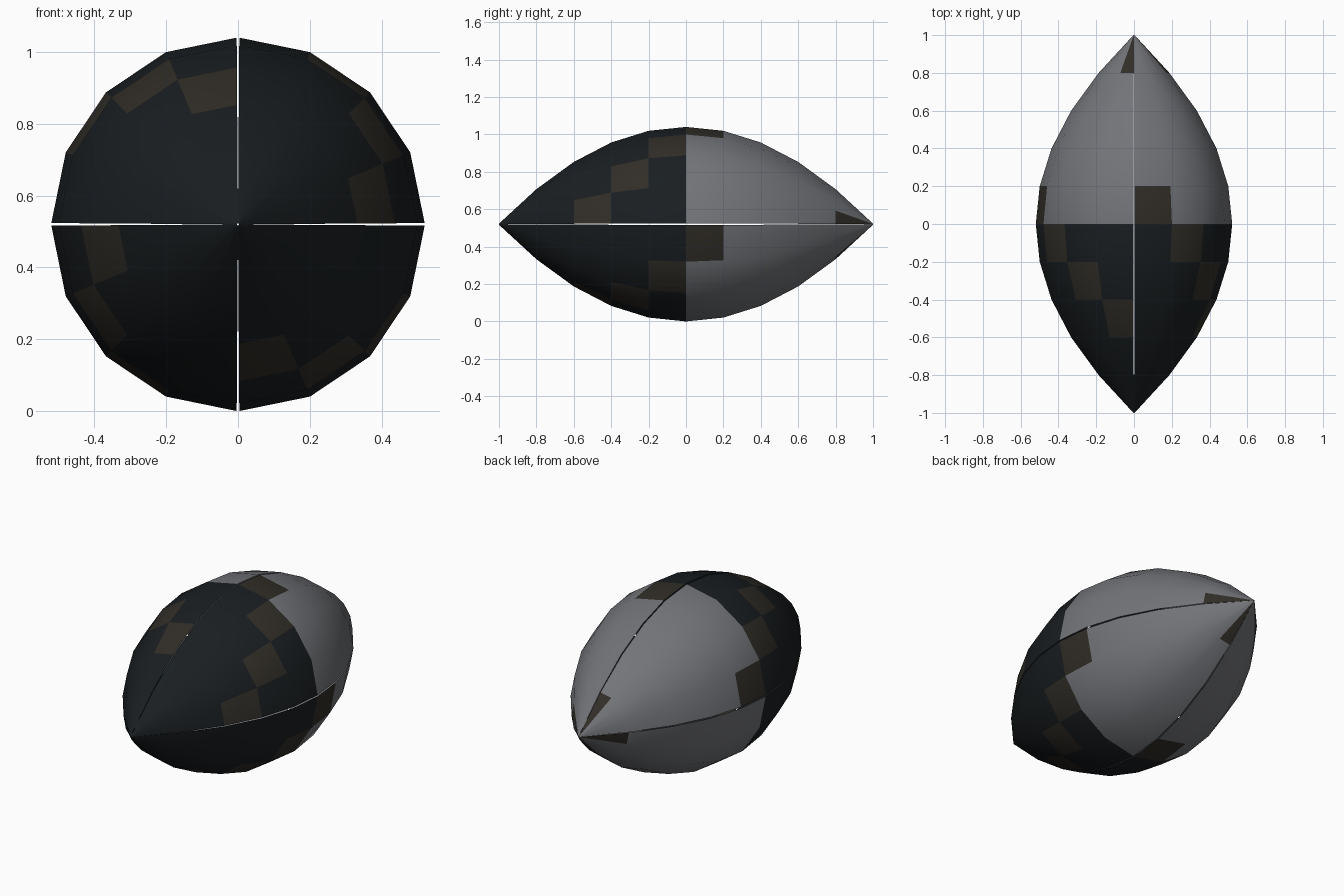
import bpy, bmesh, math

if "Cube" in bpy.data.objects:
    bpy.data.objects.remove(bpy.data.objects["Cube"])

RINGS, SEGS = 10, 4          # faces along the length / around each panel
R = 0.52                     # widest radius
GAP = 0.007                  # half angle of the seam between panels


def material(name, rgb):
    m = bpy.data.materials.new(name)
    m.diffuse_color = (*rgb, 1)
    m.use_nodes = True
    m.node_tree.nodes["Principled BSDF"].inputs["Base Color"].default_value = m.diffuse_color
    return m


dark = material("dark_front", (0.010, 0.013, 0.015))
grey = material("grey_back", (0.17, 0.175, 0.19))
brown = material("brown_patch", (0.031, 0.027, 0.021))

# (ring, segment) of the stepped patches and the patch at the rear tip
PATCHES = {(2, 0), (3, 1), (4, 2), (5, 3), (9, 0)}


def panel(name, start):
    """Quarter of a lemon-shaped shell with a parabolic profile."""
    bm = bmesh.new()
    grid = []
    for i in range(RINGS + 1):
        y = -1 + 2 * i / RINGS
        r = max(R * (1 - y * y), 0.003)
        row = []
        for j in range(SEGS + 1):
            a = start + GAP + (math.pi / 2 - 2 * GAP) * j / SEGS
            row.append(bm.verts.new((r * math.cos(a), y, R + r * math.sin(a))))
        grid.append(row)
    for i in range(RINGS):
        for j in range(SEGS):
            f = bm.faces.new((grid[i][j], grid[i + 1][j],
                              grid[i + 1][j + 1], grid[i][j + 1]))
            f.smooth = True
            f.material_index = 2 if (i, j) in PATCHES else int(i >= RINGS // 2)
            # keep every face pointing outward
            f.normal_update()
            c = f.calc_center_median()
            if f.normal.x * c.x + f.normal.z * (c.z - R) < 0:
                f.normal_flip()
    mesh = bpy.data.meshes.new(name)
    bm.to_mesh(mesh)
    bm.free()
    for m in (dark, grey, brown):
        mesh.materials.append(m)
    bpy.context.collection.objects.link(bpy.data.objects.new(name, mesh))


# four identical panels turned about the long axis
for k, side in enumerate(("upper_right", "upper_left", "lower_left", "lower_right")):
    panel("shell_panel_" + side, k * math.pi / 2)
